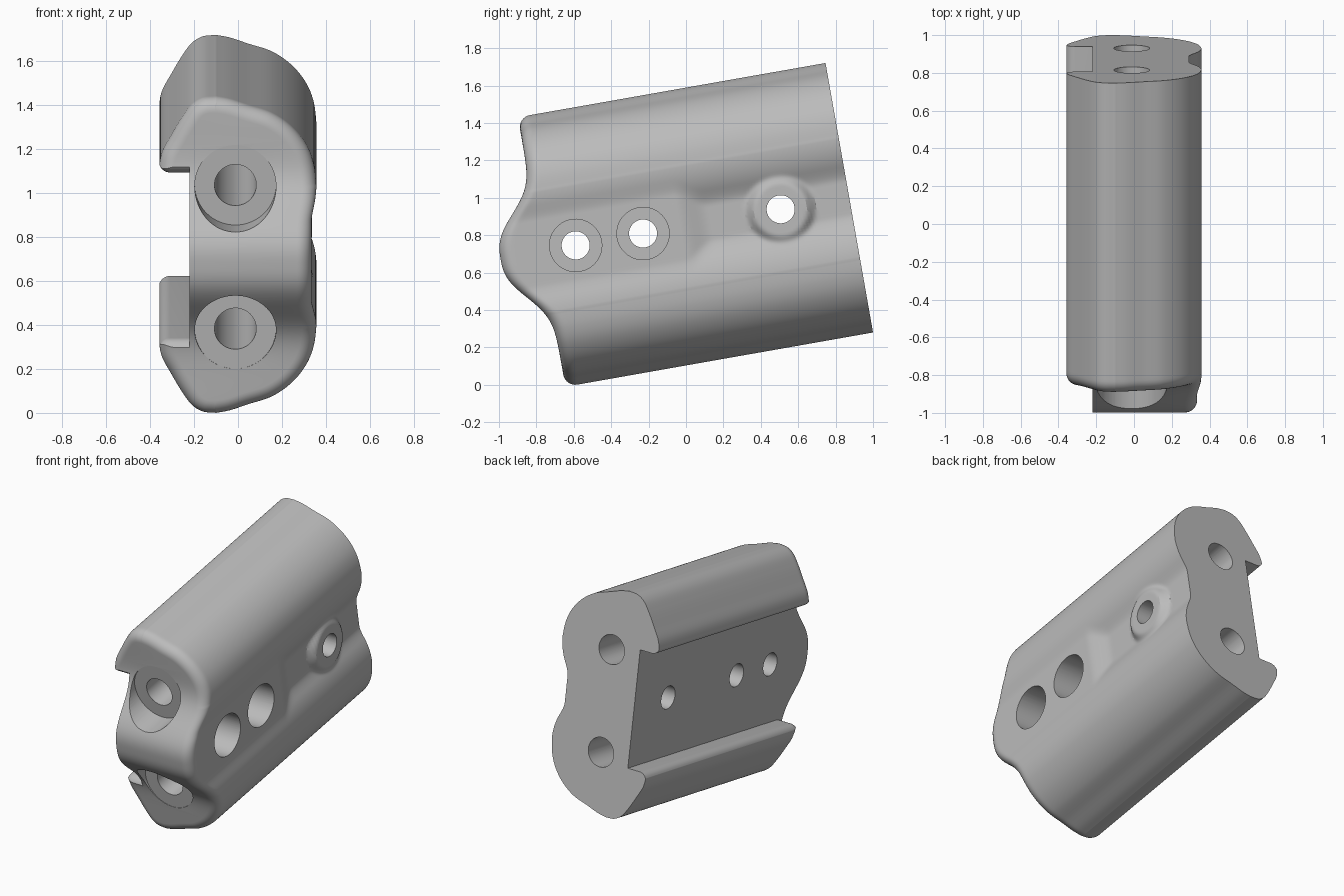
import bpy, bmesh, math
from mathutils import Matrix, Vector

cube = bpy.data.objects.get("Cube")
if cube:
    bpy.data.objects.remove(cube, do_unlink=True)

# The block is built along local Y (back at 0, front negative), then tilted
TILT = Matrix.Translation((0, 1.0, 0.28)) @ Matrix.Rotation(math.radians(10), 4, 'X')
MID = 0.7315        # height of the symmetry plane
R = 0.065           # front edge rounding
FLAT = 1.67         # depth of the flat front faces
LOBE = 0.357        # radius of the two round lobes
LOBE_D = 0.332      # distance of the lobe axes from the symmetry plane

grey = bpy.data.materials.new("light_grey")
grey.use_nodes = True
grey.diffuse_color = (0.5, 0.5, 0.5, 1)
grey.node_tree.nodes["Principled BSDF"].inputs["Base Color"].default_value = (0.5, 0.5, 0.5, 1)


def make_object(name, bm):
    bmesh.ops.recalc_face_normals(bm, faces=bm.faces[:])
    bmesh.ops.transform(bm, matrix=TILT, verts=bm.verts[:])
    mesh = bpy.data.meshes.new(name)
    bm.to_mesh(mesh)
    bm.free()
    mesh.materials.append(grey)
    ob = bpy.data.objects.new(name, mesh)
    bpy.context.scene.collection.objects.link(ob)
    return ob


def ramp(v, zero, one):
    t = min(1, max(0, (v - zero) / (one - zero)))
    return t * t * (3 - 2 * t)


def smooth_max(a, b, k):
    h = max(k - abs(a - b), 0) / k
    return max(a, b) + h * h * k / 4


def spline(points, steps=14):
    p = [Vector(q) for q in points]
    p = [Vector((p[1].x, -p[1].y))] + p + [2 * p[-1] - p[-2]]
    out = []
    for a, b, c, d in zip(p, p[1:], p[2:], p[3:]):
        for i in range(steps):
            t = i / steps
            out.append(0.5 * (2 * b + (c - a) * t + (2 * a - 5 * b + 4 * c - d) * t * t
                              + (3 * b - a - 3 * c + d) * t ** 3))
    return out + [p[-2]]


def full_side(points):
    half = spline(points)
    return [Vector((p.x, -p.y)) for p in reversed(half[1:])] + half


# Cross-section: x against distance from the symmetry plane
right = full_side([(.357, 0), (.357, .18), (.357, .31), (.345, .42), (.31, .51),
                   (.245, .592), (.155, .655), (.045, .692), (-.035, .719), (-.1, .7315)])
left = full_side([(-.36, 0), (-.36, .18), (-.36, .3), (-.36, .39), (-.347, .47),
                  (-.305, .55), (-.255, .635), (-.21, .695), (-.16, .725), (-.1, .7315)])
N = len(right)
base = right + left[-2:0:-1]
M = len(base)


def front(d):
    return FLAT + 0.223 * math.exp(-(abs(d) / 0.27) ** 2.67)


def groove_x(depth, d):
    # Valley between the lobes, filled by a flat pad in front and a round boss
    lobe = math.sqrt(max(0, LOBE ** 2 - (LOBE_D - abs(d)) ** 2))
    k = ramp(depth, 0.75, 0.92)
    x = smooth_max(lobe, 0.29 + 0.044 * k, 0.03 - 0.015 * k)
    w = 1 - ramp(math.hypot(depth - 0.372, d), 0.135, 0.195)
    return x + (0.336 - x) * w


def ring(t, angle):
    pts = []
    for i, p in enumerate(base):
        depth = t * (front(p.y) - R) + R * math.sin(angle)
        valley = i < N and abs(p.y) < LOBE_D
        pts.append(Vector((groove_x(depth, p.y) if valley else p.x, p.y)))
    inset = R * (1 - math.cos(angle))
    out = []
    for i, p in enumerate(pts):
        tan = (pts[(i + 1) % M] - pts[i - 1]).normalized()
        q = p + Vector((-tan.y, tan.x)) * inset
        depth = t * (front(q.y) - R) + R * math.sin(angle)
        out.append((q.x, -depth, q.y + MID))
    return out


# Main body: lofted rings with a rounded front edge
bm = bmesh.new()
STEPS, ROUND = 110, 8
params = [(i / STEPS, 0) for i in range(STEPS + 1)]
params += [(1, math.pi / 2 * i / ROUND) for i in range(1, ROUND + 1)]
rings = [[bm.verts.new(c) for c in ring(*p)] for p in params]
for a, b in zip(rings, rings[1:]):
    for i in range(M):
        j = (i + 1) % M
        bm.faces.new((a[i], a[j], b[j], b[i]))
for r in (rings[0], rings[-1]):
    for i in range(N - 1):
        row = [r[i], r[i + 1], r[(M - i - 1) % M], r[(M - i) % M]]
        bm.faces.new(list(dict.fromkeys(row)))
body = make_object("clamp_body", bm)


def cut(cutter):
    # Keep the first solver result that really removes the cutter's volume
    cutter.hide_render = True
    before = len(body.data.polygons)
    mod = body.modifiers.new("cut", 'BOOLEAN')
    mod.operation = 'DIFFERENCE'
    mod.object = cutter
    for solver in ('MANIFOLD', 'EXACT', 'FLOAT'):
        mod.solver = solver
        bpy.context.view_layer.update()
        result = body.evaluated_get(bpy.context.evaluated_depsgraph_get())
        mesh = bpy.data.meshes.new_from_object(result)
        if len(mesh.polygons) > before / 2 and len(mesh.polygons) != before:
            body.data = mesh
            break
    body.modifiers.clear()
    bpy.data.objects.remove(cutter, do_unlink=True)


def drill(name, radius, start, end):
    start, end = Vector(start), Vector(end)
    axis = end - start
    turn = axis.to_track_quat('Z', 'Y').to_matrix().to_4x4()
    bm = bmesh.new()
    bmesh.ops.create_cone(bm, cap_ends=True, segments=64, radius1=radius,
                          radius2=radius, depth=axis.length,
                          matrix=Matrix.Translation((start + end) / 2) @ turn)
    cut(make_object(name, bm))


# Side slot with rounded lips, flaring at the front to round the lip ends
lip = 0.383
half = [(-0.22, lip)]
for i in range(9):
    a = math.pi / 2 * i / 8
    half.append((-0.31 - 0.05 * math.sin(a), lip + 0.05 * (1 - math.cos(a))))
half += [(-0.37, lip + 0.065), (-0.6, lip + 0.065)]
outline = half + [(x, -d) for x, d in reversed(half)]
stations = [(0.1, 0)]
for i in range(9):
    a = math.pi / 2 * i / 8
    stations.append((-front(lip) + R - R * math.sin(a), R * (1 - math.cos(a))))
stations.append((-2.2, R))
bm = bmesh.new()
loops = [[bm.verts.new((x, y, d + math.copysign(grow, d) + MID)) for x, d in outline]
         for y, grow in stations]
bm.faces.new(loops[0])
bm.faces.new(loops[-1])
for a, b in zip(loops, loops[1:]):
    for i in range(len(outline)):
        bm.faces.new((a[i - 1], a[i], b[i], b[i - 1]))
cut(make_object("slot_cutter", bm))

# Long holes with spot faces at the front
for z in (MID - LOBE_D, MID + LOBE_D):
    drill("spot_face_cutter", 0.185, (-0.012, -2.2, z), (-0.012, -FLAT + 0.001, z))
    drill("long_hole_cutter", 0.095, (-0.012, -2.2, z), (-0.012, 0.2, z))

# Cross holes, the two front ones counterbored
for y, bored in ((-0.372, False), (-1.119, True), (-1.485, True)):
    drill("cross_hole_cutter", 0.075, (-0.6, y, MID + 0.003), (0.6, y, MID + 0.003))
    if bored:
        drill("counterbore_cutter", 0.14, (0.13, y, MID + 0.003), (0.6, y, MID + 0.003))

bpy.ops.object.select_all(action='DESELECT')
body.select_set(True)
bpy.context.view_layer.objects.active = body
bpy.ops.object.shade_smooth_by_angle(angle=math.radians(30))
